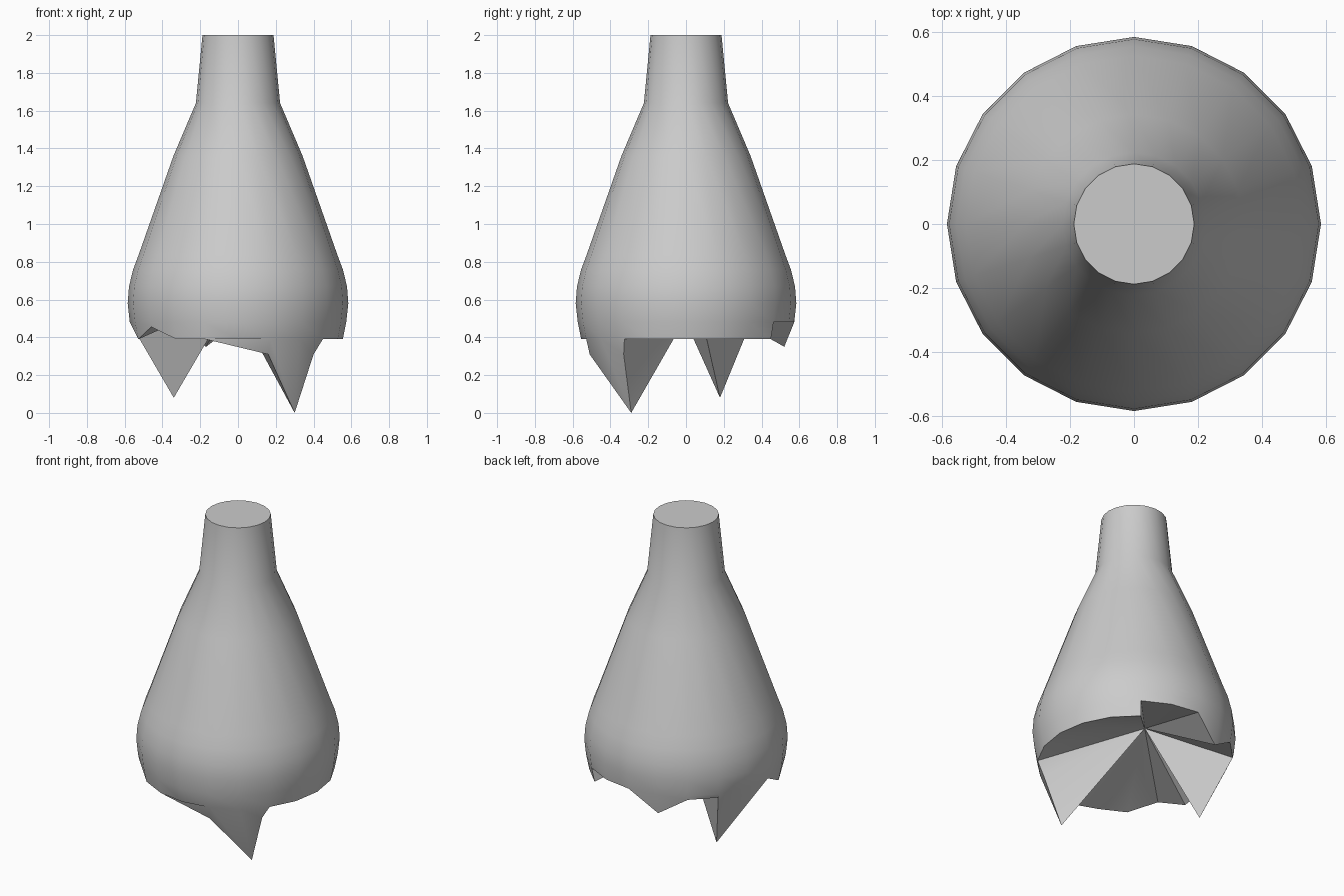
import bpy, bmesh
from math import sin, cos, radians

if "Cube" in bpy.data.objects:
    bpy.data.objects.remove(bpy.data.objects["Cube"])

N = 20
# radius, height of the neck and shoulder, top to break line
profile = [(.188, 2), (.223, 1.64), (.342, 1.36), (.525, .84), (.555, .76),
           (.577, .67), (.584, .58), (.573, .48)]

bm = bmesh.new()


def ring_vert(k, r, z):
    a = radians(360 / N * k)
    return bm.verts.new((r * cos(a), r * sin(a), z))


rings = [[ring_vert(k, r, z) for k in range(N)] for r, z in profile]
for up, lo in zip(rings, rings[1:]):
    for k in range(N):
        j = (k + 1) % N
        bm.faces.new((up[k], lo[k], lo[j], up[j]))
bm.faces.new(rings[0])

# Broken rim: mostly level, with a few notches where the ring above is the edge
last = rings[-1]
heights = {6: .35, 7: .455, 8: .455, 12: .455}
rim = []
for k in range(N):
    if k in (4, 5, 10):
        rim.append(last[k])
    else:
        z = heights.get(k, .39)
        rim.append(ring_vert(k, .573 - (.48 - z) * .2, z))
rim[9].co = (-.34, .18, .08)            # rear shard tip

# Level rim under the notched side has an extra step at position 3
for k in range(N):
    j = (k + 1) % N
    if k == 3:
        continue
    loop = []
    for v in (last[k], rim[k], rim[j], last[j]):
        if v not in loop:
            loop.append(v)
    if len(loop) > 2:
        bm.faces.new(loop)

# Front shard hanging below the level rim
low = bm.verts.new((.16, -.51, .31))
tip = bm.verts.new((.30, -.29, 0))
side = bm.verts.new((.40, -.33, .31))
bm.faces.new((rim[16], low, tip, rim[17]))
bm.faces.new((rim[17], tip, side, rim[18]))
bm.faces.new((rim[14], low, rim[16], rim[15]))

# Broken underside, a fan to a raised centre
centre = bm.verts.new((-.03, .06, .61))
edge = rim[:4] + [last[3]] + rim[4:15] + [low, tip, side] + rim[18:]
for a, b in zip(edge, edge[1:] + edge[:1]):
    bm.faces.new((a, centre, b))

bmesh.ops.recalc_face_normals(bm, faces=bm.faces[:])
mesh = bpy.data.meshes.new("broken_bottle_neck")
bm.to_mesh(mesh)
bm.free()
neck = bpy.data.objects.new("broken_bottle_neck", mesh)
bpy.context.collection.objects.link(neck)
bpy.context.view_layer.objects.active = neck
neck.select_set(True)
bpy.ops.object.shade_smooth_by_angle(angle=radians(30))
